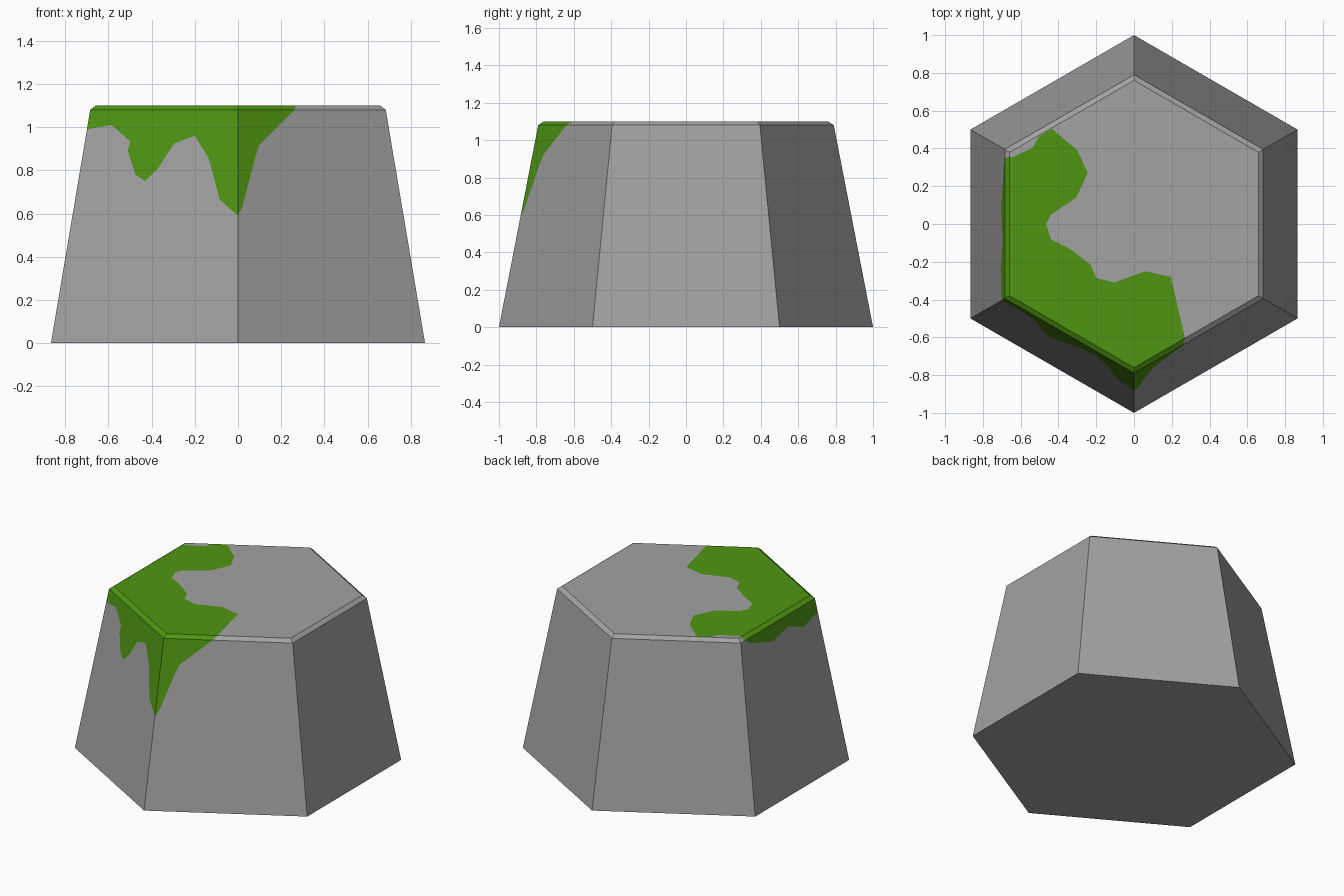
import bpy, bmesh
from math import radians, cos, sin
from mathutils import Vector

if "Cube" in bpy.data.objects:
    bpy.data.objects.remove(bpy.data.objects["Cube"], do_unlink=True)


def material(name, rgb):
    mat = bpy.data.materials.new(name)
    mat.use_nodes = True
    mat.diffuse_color = (*rgb, 1)
    mat.node_tree.nodes["Principled BSDF"].inputs["Base Color"].default_value = (*rgb, 1)
    return mat


bm = bmesh.new()


def ring(radius, z):
    angles = [radians(60 * k - 90) for k in range(6)]
    return [bm.verts.new((radius * cos(a), radius * sin(a), z)) for a in angles]


def point_on_edge(a, b, t):
    """Add a vertex on the edge from a to b."""
    return bmesh.utils.edge_split(bm.edges.get((a, b)), a, t)[1]


def cut(start, end, axis=0, outline=()):
    """Split the face shared by two vertices along an outline, solving the missing axis from its plane."""
    face = next(f for f in start.link_faces if f in list(end.link_faces))
    normal, origin = face.normal.copy(), start.co.copy()
    coords = []
    for pair in outline:
        p = list(pair)
        p.insert(axis, origin[axis])
        p = Vector(p)
        p[axis] -= normal.dot(p - origin) / normal[axis]
        coords.append(p)
    bmesh.utils.face_split(face, start, end, coords=coords)


# Tapered six-sided block with a small chamfer around the top
base, rim, top = ring(1, 0), ring(0.79, 1.08), ring(0.76, 1.1)
for low, high in ((base, rim), (rim, top)):
    for k in range(6):
        n = (k + 1) % 6
        bm.faces.new((low[k], low[n], high[n], high[k]))
bm.faces.new(top)
bm.faces.new(base[::-1])
bm.normal_update()

# Where the moss outline crosses the block's edges
front_tip = point_on_edge(rim[0], base[0], 0.49 / 1.08)
side_tip = point_on_edge(rim[5], base[5], 0.09 / 1.08)
rim_a, top_a = point_on_edge(rim[0], rim[1], 0.38), point_on_edge(top[0], top[1], 0.41)
rim_b, top_b = point_on_edge(rim[5], rim[4], 0.943), point_on_edge(top[5], top[4], 0.967)

# Moss on the top face
cut(top_a, top_b, 2, [
    (0.195, -0.28), (0.06, -0.25), (-0.105, -0.31), (-0.2, -0.285), (-0.23, -0.215),
    (-0.335, -0.135), (-0.44, -0.08), (-0.465, 0), (-0.44, 0.05), (-0.305, 0.14),
    (-0.245, 0.27), (-0.3, 0.39), (-0.435, 0.505), (-0.505, 0.462), (-0.535, 0.405),
    (-0.64, 0.355)])

# Moss over the chamfer
cut(rim_a, top_a)
cut(rim_b, top_b)

# Moss drips on the three walls
cut(front_tip, rim_a, 1, [(0.02, 0.63), (0.08, 0.86), (0.1, 0.92)])
cut(side_tip, front_tip, 1, [
    (-0.585, 1.01), (-0.5, 0.935), (-0.51, 0.89), (-0.475, 0.78), (-0.43, 0.75),
    (-0.37, 0.81), (-0.295, 0.925), (-0.2, 0.96), (-0.135, 0.855), (-0.085, 0.665)])
cut(side_tip, rim_b, 0, [(-0.24, 0.95), (-0.1, 1.01), (0.08, 0.975), (0.29, 1.04)])

# Every face touching the two mossy corners is moss
for corner in (rim[0], rim[5], top[0], top[5]):
    for face in corner.link_faces:
        face.material_index = 1

mesh = bpy.data.meshes.new("mossy_stone_block")
bm.to_mesh(mesh)
bm.free()
mesh.materials.append(material("stone_grey", (0.36, 0.36, 0.36)))
mesh.materials.append(material("moss_green", (0.078, 0.305, 0.006)))
bpy.context.collection.objects.link(bpy.data.objects.new("mossy_stone_block", mesh))
